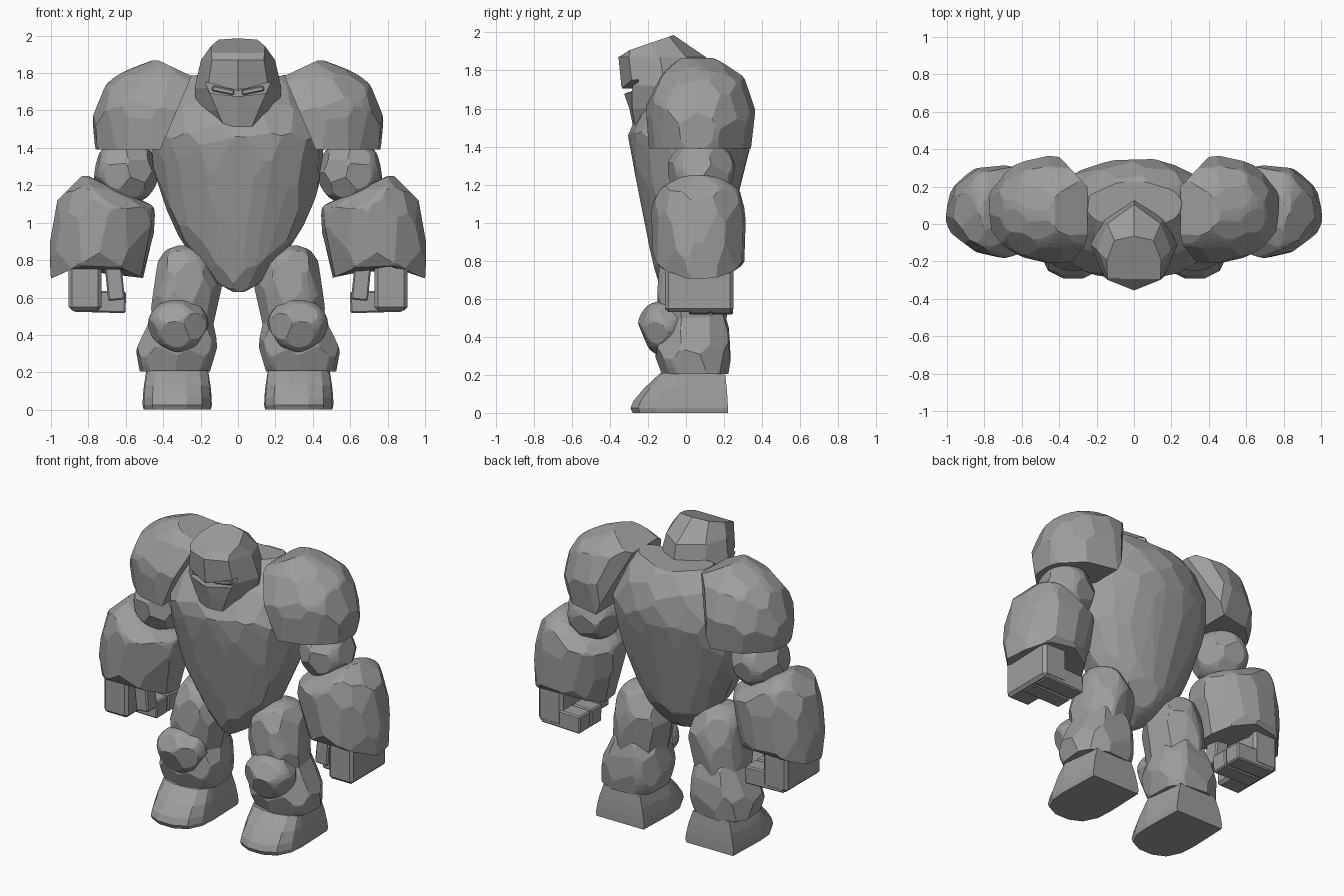
import bpy, bmesh, math, random
from mathutils import Vector, Matrix

if "Cube" in bpy.data.objects:
    bpy.data.objects.remove(bpy.data.objects["Cube"])

random.seed(7)
STONE = bpy.data.materials.new("dark_stone")
STONE.diffuse_color = (.34, .34, .34, 1)
STONE.use_nodes = True
STONE.node_tree.nodes["Principled BSDF"].inputs["Base Color"].default_value = STONE.diffuse_color


def loft(loops):
    """Skin between point loops and cap both ends."""
    bm = bmesh.new()
    rows = [[bm.verts.new(p) for p in loop] for loop in loops]
    n = len(rows[0])
    for a, b in zip(rows, rows[1:]):
        for i in range(n):
            j = (i + 1) % n
            bm.faces.new((a[i], a[j], b[j], b[i]))
    bm.faces.new(rows[0][::-1])
    bm.faces.new(rows[-1])
    bmesh.ops.recalc_face_normals(bm, faces=bm.faces)
    return bm


def smooth(rings, k=3):
    """Catmull-Rom rings between the given ones."""
    r = [Vector(q) for q in rings]
    r = [2 * r[0] - r[1]] + r + [2 * r[-1] - r[-2]]
    out = []
    for a, b, c, d in zip(r, r[1:], r[2:], r[3:]):
        for t in (i / k for i in range(k)):
            out.append(.5 * (2 * b + (c - a) * t + (2 * a - 5 * b + 4 * c - d) * t ** 2
                             + (3 * b - a - 3 * c + d) * t ** 3))
    return out + [r[-2]]


def rounded(rings, n, p):
    """Loft of superellipse rings given as (z, cx, cy, rx, ry)."""
    loops = []
    for z, cx, cy, rx, ry in smooth(rings):
        loop = []
        for i in range(n):
            a = 2 * math.pi * i / n
            c, s = math.cos(a), math.sin(a)
            loop.append((cx + rx * math.copysign(abs(c) ** (2 / p), c),
                         cy + ry * math.copysign(abs(s) ** (2 / p), s), z))
        loops.append(loop)
    return loft(loops)


def slice_off(bm, co, no):
    """Remove everything beyond a plane and close the cut."""
    r = bmesh.ops.bisect_plane(bm, geom=bm.verts[:] + bm.edges[:] + bm.faces[:], dist=1e-5,
                               plane_co=co, plane_no=no, clear_outer=True)
    edges = [e for e in r["geom_cut"] if isinstance(e, bmesh.types.BMEdge)]
    if edges:
        bmesh.ops.holes_fill(bm, edges=edges, sides=0)


def chisel(bm, gap, depth):
    """Swell a convex part, then hew it back with facets spaced about gap apart."""
    bm.normal_update()
    sides = [f for f in bm.faces if len(f.verts) == 4]
    random.shuffle(sides)
    pts = [v.co.copy() for v in bm.verts]
    seats, planes = [], []
    for f in sides:
        c = f.calc_center_median()
        if all((c - s).length > gap for s in seats):
            seats.append(c)
            n = (f.normal + Vector([random.uniform(-.04, .04) for _ in range(3)])).normalized()
            far = max(pts, key=lambda q: q.dot(n))
            planes.append((far - n * depth * random.uniform(.5, 1.5), n))
    for v in bm.verts:
        v.co += Vector((v.normal.x, v.normal.y, 0)) * .015
    for co, n in planes:
        slice_off(bm, co, n)


def finish(name, bm, pair=True):
    """Turn a bmesh into one object, or into a right/left pair."""
    bmesh.ops.remove_doubles(bm, verts=bm.verts, dist=.002)
    bmesh.ops.recalc_face_normals(bm, faces=bm.faces)
    for side in (("right", "left") if pair else ("",)):
        if side == "left":
            bmesh.ops.scale(bm, vec=(-1, 1, 1), verts=bm.verts)
            bmesh.ops.reverse_faces(bm, faces=bm.faces)
        full = f"{side}_{name}" if side else name
        me = bpy.data.meshes.new(full)
        bm.to_mesh(me)
        me.materials.append(STONE)
        ob = bpy.data.objects.new(full, me)
        bpy.context.collection.objects.link(ob)
    bm.free()
    return ob


def stone(name, rings, gap, depth=.003, pair=True, cuts=(), p=2.1, n=32, warp=None):
    bm = rounded(rings, n, p)
    chisel(bm, gap, depth)
    for co, no in cuts:
        slice_off(bm, co, no)
    if warp:
        for v in bm.verts:
            warp(v.co)
    return finish(name, bm, pair)


def block(name, x, y, z, tilt=0, bevel=.008):
    """Chamfered pair of boxes from extents, tilted about y."""
    bm = bmesh.new()
    c = Matrix.Translation(((x[0] + x[1]) / 2, (y[0] + y[1]) / 2, (z[0] + z[1]) / 2))
    m = c @ Matrix.Rotation(tilt, 4, 'Y') @ Matrix.Diagonal((x[1] - x[0], y[1] - y[0], z[1] - z[0], 1))
    bmesh.ops.create_cube(bm, size=1, matrix=m)
    bmesh.ops.bevel(bm, geom=bm.edges[:], offset=bevel, segments=1, affect='EDGES')
    return finish(name, bm)


# torso, with a dip behind the neck
def neck_dip(co):
    if co.z > 1.72:
        co.z += .3 * (co.z - 1.72) / .06 * (abs(co.x) - .14) * .7


stone("torso", [(.63, 0, -.06, .03, .04), (.70, 0, -.02, .135, .125), (.85, 0, .005, .262, .193),
                (1.0, 0, .01, .345, .228), (1.2, 0, .02, .42, .268), (1.4, 0, .022, .45, .318),
                (1.5, 0, .03, .442, .312), (1.65, 0, .065, .37, .245), (1.77, 0, .1, .25, .12)],
      .12, pair=False, warp=neck_dip)

# shoulders, sliced along the inner slope, inner top and inner back
stone("shoulder", [(1.39, .42, .07, .333, .262), (1.5, .42, .075, .35, .277), (1.6, .42, .075, .34, .28),
                   (1.72, .42, .08, .287, .237), (1.8, .41, .08, .207, .175), (1.866, .4, .06, .06, .08)],
      .12, cuts=[((.25, 0, 1.78), (-.4, 0, -.17)), ((.25, 0, 1.785), (-.08, 0, .17)),
                 ((.40, .36, 0), (-.16, .15, 0))])

# upper arms
stone("upper_arm", [(1.27 + .175 * math.sin(a), .6, .08, .16 * math.cos(a), .165 * math.cos(a))
                    for a in (-1.3, -.9, -.45, 0, .45, .9, 1.3)], .1, .002, p=2)


# forearms, leaning to a point at the elbow, with the cuff drawn down at the sides
def cuff(co):
    if co.z < .8:
        co.z += (.028 - .07 * min(1, ((co.x - .75) / .245) ** 2)) * (.8 - co.z) / .055


stone("forearm", [(.745, .752, .075, .243, .21), (.80, .747, .075, .252, .23), (.95, .725, .07, .27, .24),
                  (1.04, .715, .07, .262, .24), (1.1, .722, .07, .242, .23), (1.145, .757, .07, .183, .21),
                  (1.19, .785, .07, .115, .18), (1.235, .803, .07, .04, .1), (1.25, .81, .07, .015, .04)],
      .12, warp=cuff, p=2)

# hands
block("hand", (.73, .905), (-.11, .25), (.53, .80), bevel=.018)
for i in range(2):
    y0 = .015 + i * .12
    block(f"finger_{i + 1}", (.60, .88), (y0, y0 + .113), (.52, .635), tilt=-.03)
block("thumb", (.615, .705), (-.07, .03), (.585, .80), tilt=.1)

# legs
stone("thigh", [(.42, .30, .03, .15, .16), (.56, .29, .03, .17, .178), (.68, .267, .03, .168, .176),
                (.78, .278, .03, .143, .158), (.85, .283, .03, .095, .11), (.877, .29, .03, .03, .04)], .12)
stone("shin", [(.205, .335, .05, .185, .17), (.32, .325, .04, .208, .193),
               (.46, .305, .04, .17, .18), (.54, .30, .04, .13, .15)], .12, p=2.3)
stone("knee", [(.30, .32, -.11, .02, .03), (.35, .32, -.12, .095, .075), (.43, .32, -.12, .145, .112),
               (.51, .32, -.12, .135, .112), (.565, .32, -.11, .09, .08), (.585, .32, -.11, .04, .04)], .115)


# feet: square heel, rounded toe, sloping instep
def sole(z, w, toe, heel, back=.95):
    half = [(back, heel), (1.0, -.05), (.96, toe * .55), (.72, toe * .86), (.28, toe)]
    return ([(.325 + w * k, y, z) for k, y in half] +
            [(.325 - w * k, y, z) for k, y in half[::-1]])


finish("foot", loft([sole(0, .18, -.28, .22), sole(.025, .185, -.292, .22), sole(.065, .184, -.275, .219, .92),
                     sole(.13, .178, -.22, .214, .88), sole(.21, .165, -.135, .205, .8)]))

# head: pointed brow, blunt jaw, tilted flat crown with a straight front edge
PLAN = [(0, -1), (.7, -.76), (1, -.05), (.72, .55), (0, 1)]
JAW = [(0, -1), (.5, -.93), (1, -.05), (.72, .55), (0, 1)]
CROWN = [(0, -1), (.98, -.98), (1, -.1), (.72, .8), (0, 1)]
loops = []
for half, z, cy, rx, ry, k in [(JAW, 1.515, -.13, .15, .15, 0), (JAW, 1.60, -.09, .222, .208, 0),
                               (PLAN, 1.72, -.10, .232, .24, 0), (PLAN, 1.87, -.125, .198, .23, 0),
                               (CROWN, 1.947, -.18, .145, .115, .34)]:
    full = half + [(-u, v) for u, v in half[3:0:-1]]
    loops.append([(rx * u, cy + ry * v, z + k * ry * v) for u, v in full])
head = finish("head", loft(loops), pair=False)

# eye slit cut under the brow
slit = [(-.18, 1.755), (0, 1.705), (.18, 1.755), (.15, 1.692), (0, 1.675), (-.15, 1.692)]
cutter = finish("slit_cutter", loft([[(x, y, z) for x, z in slit] for y in (-.5, -.25)]), pair=False)
cutter.hide_render = True
mod = head.modifiers.new("eye_slit", 'BOOLEAN')
mod.operation, mod.object, mod.solver = 'DIFFERENCE', cutter, 'EXACT'
bpy.context.view_layer.objects.active = head
bpy.ops.object.modifier_apply(modifier=mod.name)
bpy.data.objects.remove(cutter)

# eyes
block("eye", (.02, .14), (-.275, -.24), (1.693, 1.722), tilt=-.2, bevel=.006)
